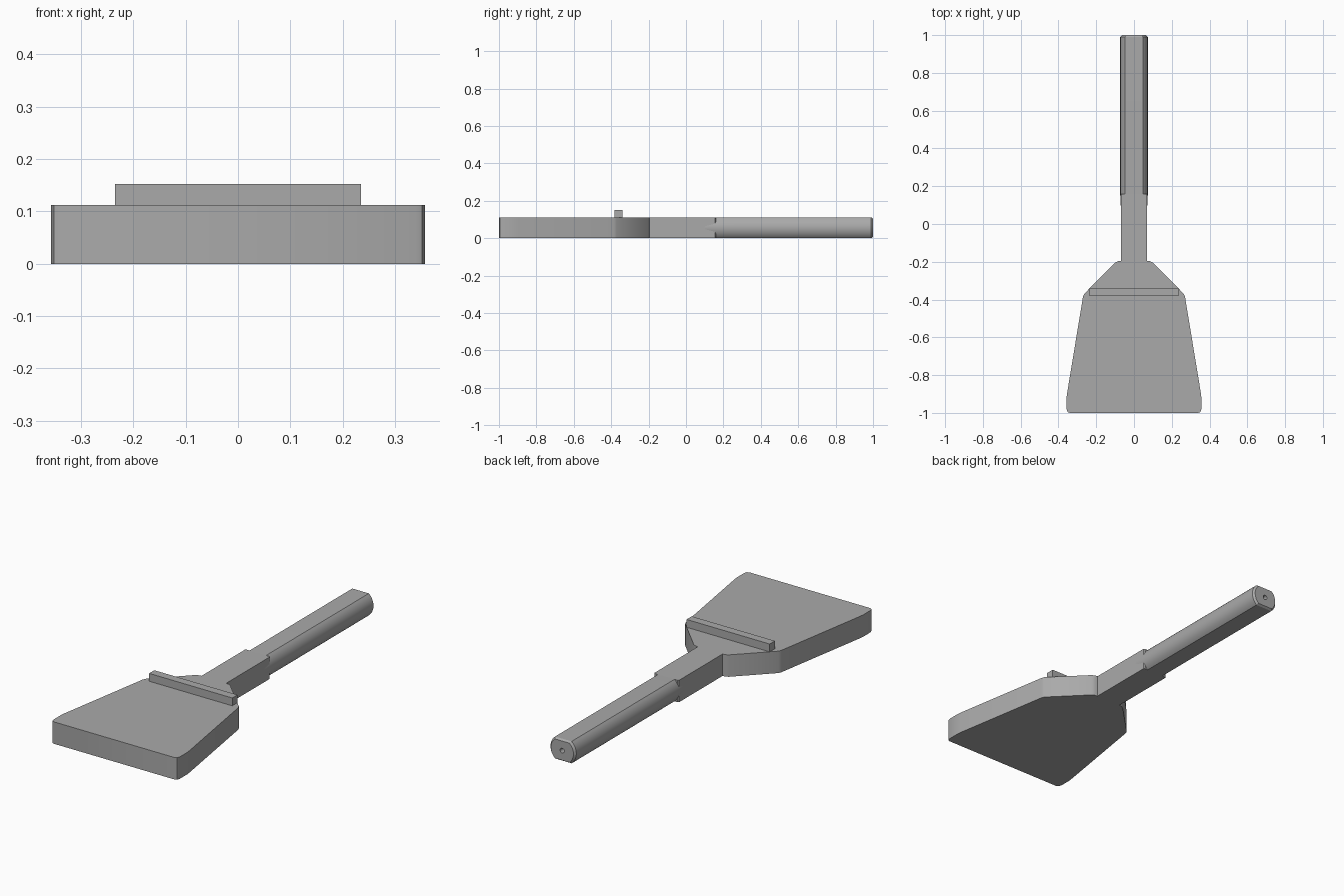
import bpy
import bmesh
from math import asin, cos, sin, pi, radians

if "Cube" in bpy.data.objects:
    bpy.data.objects.remove(bpy.data.objects["Cube"], do_unlink=True)

THICK = 0.112      # plate thickness, also the distance across the shank flats
HALF = THICK / 2
RADIUS = 0.073     # shank radius

steel = bpy.data.materials.new("grey steel")
steel.use_nodes = True
GREY = (0.4, 0.4, 0.4, 1)
steel.diffuse_color = GREY
steel.node_tree.nodes["Principled BSDF"].inputs["Base Color"].default_value = GREY


def finish(name, bm, smooth=None):
    bmesh.ops.recalc_face_normals(bm, faces=bm.faces[:])
    mesh = bpy.data.meshes.new(name)
    bm.to_mesh(mesh)
    bm.free()
    mesh.materials.append(steel)
    obj = bpy.data.objects.new(name, mesh)
    bpy.context.collection.objects.link(obj)
    if smooth:
        bpy.ops.object.select_all(action='DESELECT')
        obj.select_set(True)
        bpy.context.view_layer.objects.active = obj
        bpy.ops.object.shade_smooth_by_angle(angle=radians(smooth))
    return obj


def prism(name, outline, z0, z1, smooth=None):
    bm = bmesh.new()
    face = bm.faces.new([bm.verts.new((x, y, z0)) for x, y in outline])
    top = bmesh.ops.extrude_face_region(bm, geom=[face])["geom"]
    for v in top:
        if isinstance(v, bmesh.types.BMVert):
            v.co.z = z1
    return finish(name, bm, smooth)


# Blade, sloping shoulders and square neck as one mirrored outline
right = [(0.34, -1), (0.352, -0.995), (0.357, -0.98), (0.357, -0.92), (0.354, -0.895),
         (0.27, -0.385), (0.264, -0.37), (0.099, -0.204), (0.085, -0.197),
         (0.07, -0.195), (0.07, 0.155), (0.065, 0.16)]
outline = right + [(-x, y) for x, y in reversed(right)]
prism("blade_and_neck", outline, 0, THICK, smooth=25)

# Raised stop bar across the shoulders
bar = [(-0.235, -0.382), (0.235, -0.382), (0.235, -0.34), (-0.235, -0.34)]
prism("stop_bar", bar, THICK, 0.152)

# Angles round the shank section: two round sides and two flats
edge = asin(HALF / RADIUS)
angles = []
for start in (0, pi):
    angles += [start - edge + 2 * edge * i / 14 for i in range(14)]
    angles += [start + edge + (pi - 2 * edge) * i / 6 for i in range(6)]


def ring(bm, y, r, flat):
    h = r * HALF / RADIUS if flat else r
    return [bm.verts.new((r * cos(t), y, HALF + max(-h, min(h, r * sin(t)))))
            for t in angles]


# Shank: tapered root, round sides with flats, chamfered end and centre hole
bm = bmesh.new()
sections = [(0.075, 0.069, True), (0.155, RADIUS, True), (0.99, RADIUS, True),
            (1, 0.064, True), (1, 0.012, False), (0.96, 0.012, False)]
rings = [ring(bm, *s) for s in sections]
for a, b in zip(rings, rings[1:]):
    for i in range(len(a)):
        j = (i + 1) % len(a)
        bm.faces.new((a[i], a[j], b[j], b[i]))
bm.faces.new(rings[0])
bm.faces.new(rings[-1])
finish("shank", bm, smooth=25)
